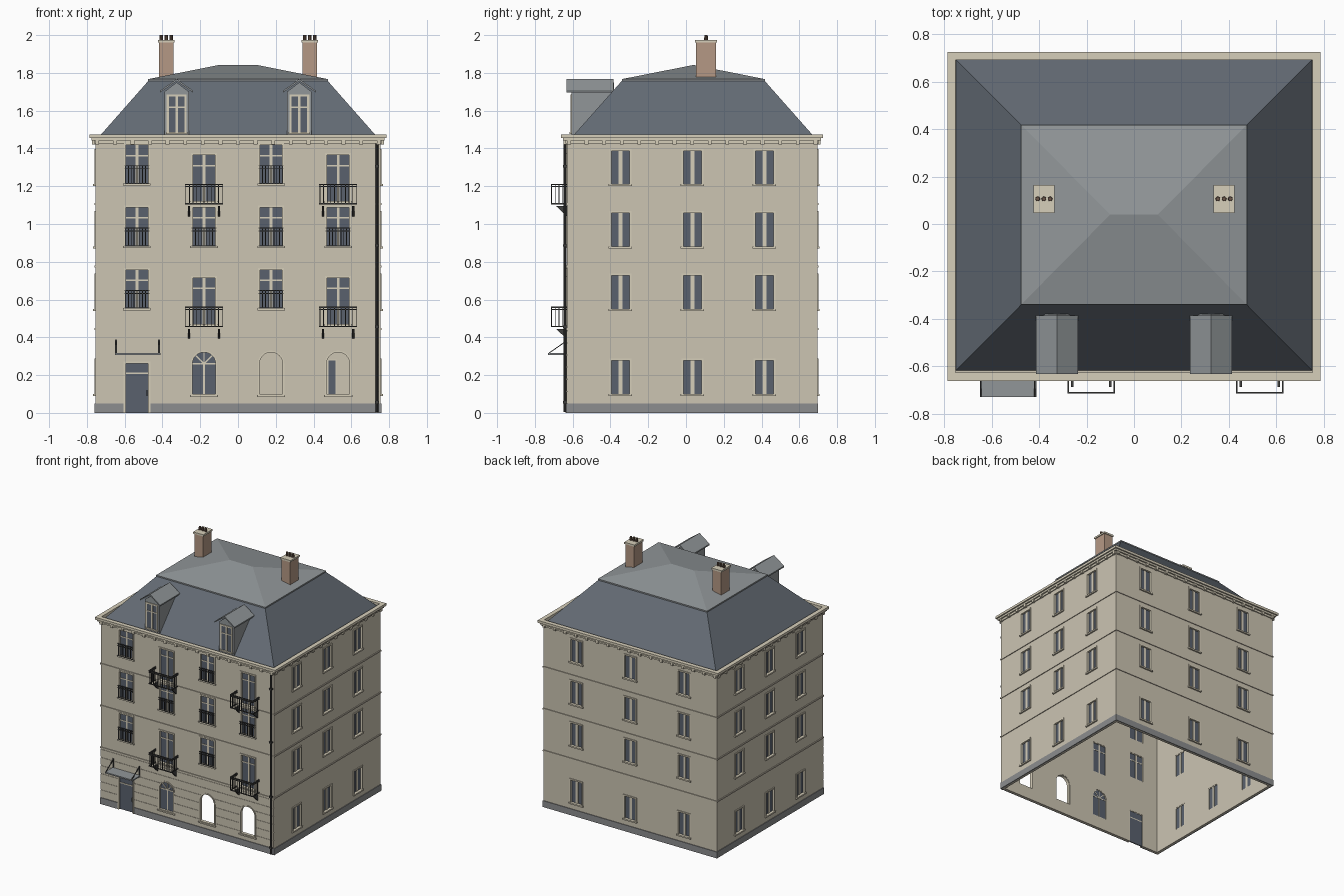
import bpy, bmesh
from math import cos, sin, pi
from mathutils import Vector, Matrix

if "Cube" in bpy.data.objects:
    bpy.data.objects.remove(bpy.data.objects["Cube"])

HX, Y0, Y1 = 0.755, -0.63, 0.695          # wall planes
WALLS = {"front": ("y", -1, Y0), "back": ("y", 1, Y1), "dormer": ("y", -1, -0.605),
         "left": ("x", 1, HX), "right": ("x", -1, -HX)}


def material(name, r, g, b):
    lin = [c / 12.92 if c < 0.04 else ((c + 0.055) / 1.055) ** 2.4 for c in (r, g, b)] + [1]
    m = bpy.data.materials.new(name)
    m.use_nodes = True
    m.diffuse_color = lin
    m.node_tree.nodes["Principled BSDF"].inputs["Base Color"].default_value = lin
    return m


PLASTER = material("cream plaster", 0.80, 0.77, 0.70)
TRIM = material("pale stone trim", 0.84, 0.81, 0.73)
SLATE = material("blue slate", 0.39, 0.42, 0.455)
ZINC = material("grey zinc", 0.57, 0.59, 0.60)
BRICK = material("chimney brick", 0.71, 0.60, 0.52)
GLASS = material("dark glass", 0.35, 0.38, 0.43)
STONE = material("grey plinth stone", 0.55, 0.555, 0.56)
IRON = material("dark iron", 0.25, 0.25, 0.245)
POT = material("brown clay", 0.42, 0.34, 0.29)

parts = {}


def part(name, mat=None):
    if name not in parts:
        parts[name] = (bmesh.new(), mat)
    return name


def box(p, a, b):
    a, b = Vector(a), Vector(b)
    size = Vector([abs(s) for s in b - a])
    bmesh.ops.create_cube(parts[p][0], size=1,
                          matrix=Matrix.Translation((a + b) / 2) @ Matrix.Diagonal(size.to_4d()))


def at(wall, u, d, z):
    """Point on a wall: u along it, d outwards, z up."""
    axis, sign, plane = WALLS[wall]
    return Vector((u, plane + sign * d, z)) if axis == "y" else Vector((plane + sign * d, u, z))


def wbox(p, wall, u0, u1, d0, d1, z0, z1):
    box(p, at(wall, u0, d0, z0), at(wall, u1, d1, z1))


def prism(p, pts, vec):
    bm = parts[p][0]
    face = bm.faces.new([bm.verts.new(q) for q in pts])
    out = bmesh.ops.extrude_face_region(bm, geom=[face], use_keep_orig=True)
    bmesh.ops.translate(bm, vec=vec, verts=[v for v in out["geom"] if isinstance(v, bmesh.types.BMVert)])


def wall_prism(p, wall, pts, d0, d1):
    prism(p, [at(wall, u, d0, z) for u, z in pts], at(wall, 0, d1, 0) - at(wall, 0, d0, 0))


def loft(p, rings, closed=False):
    """Join rectangles given as (half x, y0, y1, z)."""
    bm = parts[p][0]
    loops = [[bm.verts.new(q) for q in ((-h, a, z), (h, a, z), (h, b, z), (-h, b, z))]
             for h, a, b, z in rings]
    for i in range(len(loops) if closed else len(loops) - 1):
        lo, hi = loops[i], loops[(i + 1) % len(loops)]
        for k in range(4):
            bm.faces.new((lo[k], lo[k - 3], hi[k - 3], hi[k]))


def ring(p, inner, outer, z0, z1):
    grow = lambda d, z: (HX + d, Y0 - d, Y1 + d, z)
    loft(p, [grow(outer, z0), grow(outer, z1), grow(inner, z1), grow(inner, z0)], True)


part("cutter")
part("walls", PLASTER), part("ground_floor_courses", PLASTER), part("string_courses", PLASTER)
part("plinth", STONE), part("cornice", TRIM), part("mansard_roof", SLATE), part("upper_roof", ZINC)
part("window_frames", TRIM), part("window_glass", GLASS), part("front_door", GLASS)
part("window_railings", IRON), part("balconies", IRON), part("downpipe", IRON)
part("canopy", ZINC), part("canopy_rods", IRON), part("dormer_bodies", ZINC), part("dormer_roofs", ZINC)
part("chimneys", BRICK), part("chimney_caps", TRIM), part("chimney_pots", POT)

# Shell, plinth, bands and cornice
ring("walls", -0.02, 0, 0, 1.445)
ring("plinth", -0.005, 0.005, 0, 0.05)
for z in (0.44, 0.77, 1.1):
    ring("string_courses", -0.004, 0.006, z, z + 0.01)
for i in range(6):
    z = 0.053 + i * 0.064
    wbox("ground_floor_courses", "front", -HX, HX, -0.004, 0.003, z, z + 0.058)
for out, z0, z1 in ((0.008, 1.426, 1.442), (0.02, 1.442, 1.456), (0.031, 1.456, 1.475)):
    ring("cornice", -0.003, out, z0, z1)
for wall, lo, hi in (("front", -HX, HX), ("back", -HX, HX), ("left", Y0, Y1), ("right", Y0, Y1)):
    n = round((hi - lo) / 0.095)
    for i in range(n + 1):
        u = lo + 0.01 + i * (hi - lo - 0.02) / n
        wbox("cornice", wall, u - 0.01, u + 0.01, 0, 0.018, 1.422, 1.444)


# Windows
def window(wall, u, z0, z1, w, transom=False, cut=True, mullion=0.007):
    h, back, t = w / 2, -0.018 if cut else -0.004, 0.011
    f = "window_frames"
    for s in (-1, 1):
        wbox(f, wall, u + s * h, u + s * (h - t), back, 0.006, z0, z1)
    wbox(f, wall, u - h, u + h, back, 0.006, z1 - t, z1)
    wbox(f, wall, u - h - 0.004, u + h + 0.004, back, 0.012, z0, z0 + t)
    g = -0.012 if cut else 0.001
    wbox(f, wall, u - mullion, u + mullion, g - 0.004, g + 0.006, z0, z1)
    if transom:
        zt = z1 - 0.07
        wbox(f, wall, u - h, u + h, g - 0.004, g + 0.005, zt, zt + 0.008)
    wbox("window_glass", wall, u - h + 0.005, u + h - 0.005, g - 0.002, g + 0.002, z0 + 0.005, z1 - 0.005)
    if cut:
        wbox("cutter", wall, u - h + 0.006, u + h - 0.006, -0.05, 0.05, z0 + 0.006, z1 - 0.006)


def railing(u, z0):
    for z in (0.012, 0.09, 0.106):
        wbox("window_railings", "front", u - 0.066, u + 0.066, 0.006, 0.012, z0 + z, z0 + z + 0.005)
    for i in range(9):
        x = u - 0.06 + i * 0.015
        wbox("window_railings", "front", x - 0.002, x + 0.002, 0.007, 0.011, z0 + 0.012, z0 + 0.108)


def balcony(u, z0):
    b = "balconies"
    for z in (z0 - 0.006, z0 + 0.085, z0 + 0.096):
        wbox(b, "front", u - 0.1, u + 0.1, 0.078, 0.085, z, z + 0.006)
        for s in (-1, 1):
            wbox(b, "front", u + s * 0.1, u + s * 0.093, 0, 0.085, z, z + 0.006)
    for i in range(11):
        x = u - 0.0965 + i * 0.0193
        wbox(b, "front", x - 0.002, x + 0.002, 0.08, 0.084, z0, z0 + 0.098)
    for s in (-1, 1):
        for d in (0.02, 0.04, 0.06):
            wbox(b, "front", u + s * 0.0945, u + s * 0.0985, d, d + 0.004, z0, z0 + 0.098)
        x = u + s * 0.08 - 0.006
        prism(b, [at("front", x, 0, z0 - 0.015), at("front", x, 0.058, z0 - 0.015),
                  at("front", x, 0, z0 - 0.07)], (0.012, 0, 0))


FLOORS = (0.54, 0.87, 1.2)
for u in (-0.535, 0.175):
    for z in FLOORS:
        window("front", u, z + 0.003, z + 0.228, 0.138, True)
        railing(u, z)
for u in (-0.18, 0.53):
    for z in (0.46, 1.11):
        window("front", u, z, z + 0.265, 0.138, True)
        balcony(u, z)
    window("front", u, 0.873, 1.098, 0.138, True)
    railing(u, 0.87)
for z in (0.09,) + FLOORS:
    for wall, us in (("left", (-0.347, 0.034, 0.415)), ("right", (-0.347, 0.034, 0.415)),
                     ("back", (-0.47, 0, 0.47))):
        for u in us:
            window(wall, u, z, z + 0.198, 0.116, mullion=0.01)


# Arched ground floor openings, only the first one glazed
def arch(u, r, z0, zs, n=12):
    return [(u - r, z0), (u + r, z0)] + [(u + r * cos(pi * i / n), zs + r * sin(pi * i / n)) for i in range(n + 1)]


for u in (-0.18, 0.175, 0.53):
    f, zs = "window_frames", 0.26
    outer, inner = arch(u, 0.07, 0.09, zs), arch(u, 0.061, 0.1, zs)
    wall_prism("cutter", "front", arch(u, 0.066, 0.095, zs), -0.05, 0.05)
    for i in range(len(outer)):
        wall_prism(f, "front", [outer[i - 1], outer[i], inner[i], inner[i - 1]], -0.018, 0.007)
    wbox(f, "front", u - 0.075, u + 0.075, -0.01, 0.014, 0.085, 0.095)
    if u < 0:
        wall_prism("window_glass", "front", arch(u, 0.064, 0.097, zs), -0.014, -0.01)
        wbox(f, "front", u - 0.004, u + 0.004, -0.016, -0.006, 0.095, zs)
        wbox(f, "front", u - 0.064, u + 0.064, -0.016, -0.006, zs - 0.004, zs + 0.004)
        for k in (1, 2, 3):
            a = k * pi / 4
            c, s = cos(a), sin(a)
            wall_prism(f, "front", [(u + c * r - s * w, zs + s * r + c * w) for r, w in
                                    ((0, -0.003), (0.065, -0.003), (0.065, 0.003), (0, 0.003))], -0.016, -0.006)

# Door with canopy
wbox("cutter", "front", -0.6, -0.47, -0.05, 0.05, -0.05, 0.265)
for u in (-0.606, -0.476):
    wbox("window_frames", "front", u, u + 0.012, -0.018, 0.007, 0, 0.272)
wbox("window_frames", "front", -0.606, -0.464, -0.018, 0.007, 0.261, 0.272)
wbox("window_frames", "front", -0.6, -0.47, -0.016, -0.004, 0.205, 0.213)
wbox("front_door", "front", -0.602, -0.468, -0.016, -0.008, 0, 0.268)
wbox("window_railings", "front", -0.484, -0.479, -0.008, 0.004, 0.09, 0.12)
wbox("canopy", "front", -0.65, -0.41, 0, 0.1, 0.306, 0.316)
for u in (-0.648, -0.422):
    prism("canopy_rods", [at("front", u, d, z) for d, z in ((0, 0.38), (0, 0.386), (0.1, 0.316), (0.095, 0.314))],
          (0.006, 0, 0))
    wbox("canopy_rods", "front", u - 0.002, u + 0.008, 0, 0.005, 0.316, 0.388)

# Downpipe
bmesh.ops.create_cone(parts["downpipe"][0], cap_ends=True, segments=10, radius1=0.008, radius2=0.008,
                      depth=1.42, matrix=Matrix.Translation((0.735, Y0 - 0.01, 0.715)))
for z in (0.05, 0.45, 0.88, 1.3):
    wbox("downpipe", "front", 0.724, 0.746, 0, 0.02, z, z + 0.012)

# Roofs
loft("mansard_roof", [(0.755, -0.622, 0.698, 1.44), (0.47, -0.335, 0.412, 1.763)])
loft("upper_roof", [(0.466, -0.33, 0.408, 1.757), (0.476, -0.34, 0.418, 1.757),
                    (0.476, -0.34, 0.418, 1.767), (0.1, 0.04, 0.04, 1.842)])

# Dormers and chimneys
for s in (-1, 1):
    x = s * 0.325
    wall_prism("dormer_bodies", "dormer", [(x - 0.065, 1.455), (x + 0.065, 1.455), (x + 0.065, 1.7),
                                           (x, 1.75), (x - 0.065, 1.7)], -0.225, 0)
    wall_prism("dormer_roofs", "dormer", [(x - 0.088, 1.695), (x, 1.757), (x + 0.088, 1.695),
                                          (x + 0.088, 1.705), (x, 1.768), (x - 0.088, 1.705)], -0.22, 0.028)
    window("dormer", x, 1.476, 1.685, 0.105, True, cut=False)
    x = s * 0.38
    box("chimneys", (x - 0.038, 0.053, 1.77), (x + 0.038, 0.158, 1.962))
    box("chimney_caps", (x - 0.044, 0.047, 1.96), (x + 0.044, 0.164, 1.974))
    for k in (-1, 0, 1):
        bmesh.ops.create_cone(parts["chimney_pots"][0], cap_ends=True, segments=10, radius1=0.01, radius2=0.009,
                              depth=0.03, matrix=Matrix.Translation((x + k * 0.026, 0.106, 1.985)))

# Objects
objects = {}
for name, (bm, mat) in parts.items():
    bmesh.ops.remove_doubles(bm, verts=bm.verts, dist=1e-5) if name == "upper_roof" else None
    bmesh.ops.recalc_face_normals(bm, faces=bm.faces)
    mesh = bpy.data.meshes.new(name)
    bm.to_mesh(mesh)
    bm.free()
    if mat:
        mesh.materials.append(mat)
    objects[name] = bpy.data.objects.new(name, mesh)
    bpy.context.collection.objects.link(objects[name])

# Cut the openings
cutter = objects["cutter"]
cutter.hide_render = True
targets = [objects[n] for n in ("walls", "plinth", "string_courses", "ground_floor_courses")]
for ob in targets:
    mod = ob.modifiers.new("openings", "BOOLEAN")
    mod.operation, mod.solver, mod.object = "DIFFERENCE", "EXACT", cutter
deps = bpy.context.evaluated_depsgraph_get()
cut = [bpy.data.meshes.new_from_object(ob.evaluated_get(deps)) for ob in targets]
for ob, mesh in zip(targets, cut):
    ob.modifiers.clear()
    ob.data = mesh
bpy.data.objects.remove(cutter)
